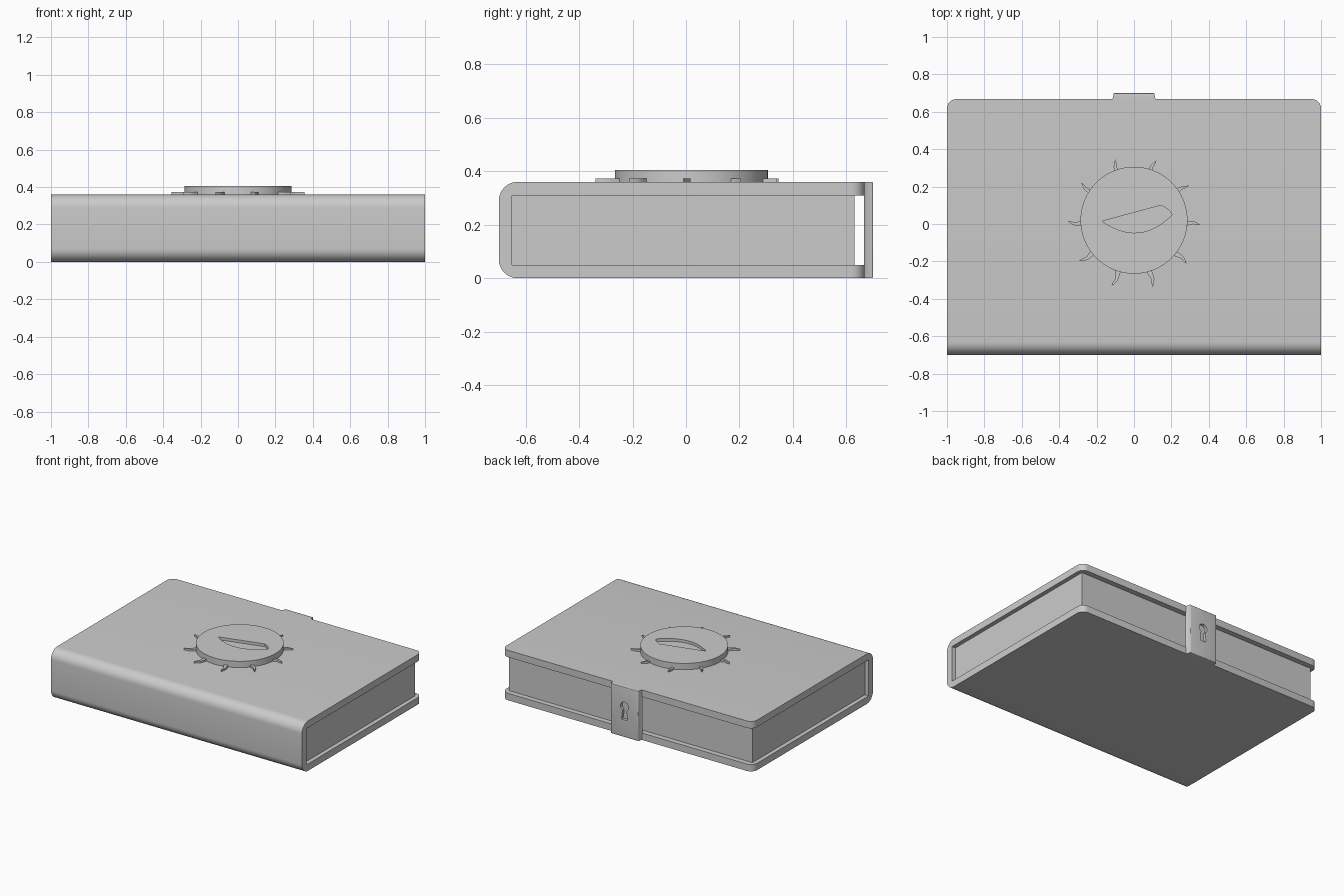
import bpy, bmesh
from math import cos, sin, pi, radians
from mathutils import Matrix, Vector

if "Cube" in bpy.data.objects:
    bpy.data.objects.remove(bpy.data.objects["Cube"])


def arc(cx, cy, r, a0, a1, n):
    return [(cx + r * cos(radians(a0 + (a1 - a0) * i / n)),
             cy + r * sin(radians(a0 + (a1 - a0) * i / n))) for i in range(n + 1)]


def prism(bm, pts, depth):
    """Extrude a closed list of 3D points along the depth vector."""
    face = bm.faces.new([bm.verts.new(p) for p in pts])
    new = bmesh.ops.extrude_face_region(bm, geom=[face], use_keep_orig=True)
    bmesh.ops.translate(bm, vec=depth,
                        verts=[g for g in new["geom"] if isinstance(g, bmesh.types.BMVert)])


def finish(bm, name, smooth=True):
    bmesh.ops.recalc_face_normals(bm, faces=bm.faces)
    me = bpy.data.meshes.new(name)
    bm.to_mesh(me)
    bm.free()
    ob = bpy.data.objects.new(name, me)
    bpy.context.collection.objects.link(ob)
    bpy.ops.object.select_all(action='DESELECT')
    bpy.context.view_layer.objects.active = ob
    ob.select_set(True)
    if smooth:
        bpy.ops.object.shade_smooth_by_angle(angle=radians(35))
    return ob


def carve(ob, cutter):
    """Cut the cutter out of the object and discard the cutter."""
    mod = ob.modifiers.new("carve", 'BOOLEAN')
    mod.operation, mod.solver, mod.object = 'DIFFERENCE', 'EXACT', cutter
    cutter.hide_render = True
    bpy.ops.object.select_all(action='DESELECT')
    bpy.context.view_layer.objects.active = ob
    ob.select_set(True)
    bpy.ops.object.modifier_apply(modifier=mod.name)
    bpy.data.objects.remove(cutter)
    bpy.ops.object.shade_smooth_by_angle(angle=radians(35))


H, T, BACK, FRONT = 0.36, 0.05, 0.668, -0.70

# Cover: U-shaped profile with a rounded spine, rounded board corners
R = 0.07
profile = ([(BACK, 0)] + arc(FRONT + R, R, R, 270, 180, 8)
           + arc(FRONT + R, H - R, R, 180, 90, 8)
           + [(BACK, H), (BACK, H - T), (FRONT + T, H - T), (FRONT + T, T), (BACK, T)])
bm = bmesh.new()
prism(bm, [(-1, y, z) for y, z in profile], Vector((2, 0, 0)))
corners = [e for e in bm.edges
           if all(v.co.y > BACK - 1e-4 for v in e.verts)
           and abs(e.verts[0].co.x - e.verts[1].co.x) < 1e-4
           and abs(e.verts[0].co.z - e.verts[1].co.z) < T + 0.01]
bmesh.ops.bevel(bm, geom=corners, offset=0.05, segments=6, profile=0.5, affect='EDGES')
finish(bm, "cover")

# Page block
bm = bmesh.new()
y0, y1 = FRONT + T, 0.63
bmesh.ops.create_cube(bm, size=1, matrix=Matrix.Translation((0, (y0 + y1) / 2, H / 2))
                      @ Matrix.Diagonal((1.94, y1 - y0, H - 2 * T, 1)))
finish(bm, "pages", False)

# Clasp plate with softened outer edges
bm = bmesh.new()
plate = [(-0.12, 0.665), (-0.112, 0.675), (-0.110, 0.70),
         (0.110, 0.70), (0.112, 0.675), (0.12, 0.665)]
prism(bm, [(x, y, 0) for x, y in plate], Vector((0, 0, H)))
outer = [e for e in bm.edges if all(v.co.y > 0.699 for v in e.verts)]
bmesh.ops.bevel(bm, geom=outer, offset=0.006, segments=3, profile=0.5, affect='EDGES')
clasp = finish(bm, "clasp")

# Keyhole recess
bm = bmesh.new()
hole = arc(0, 0.22, 0.032, -60, 240, 18) + [(-0.024, 0.125), (0.024, 0.125)]
prism(bm, [(x, 0.68, z) for x, z in hole], Vector((0, 0.05, 0)))
carve(clasp, finish(bm, "keyhole_cutter"))

# Round emblem disc on the front board
bm = bmesh.new()
prism(bm, [(x, y, H - 0.01) for x, y in arc(0, 0.02, 0.286, 0, 354.375, 63)],
      Vector((0, 0, 0.055)))
disc = finish(bm, "emblem_disc")

# Eye-shaped recess in the disc
bm = bmesh.new()
lower = [(0.205 * t * t + 2 * t * (1 - t) * 0.03 - 0.17 * (1 - t) ** 2,
          0.05 * t * t - 2 * t * (1 - t) * 0.125 + 0.015 * (1 - t) ** 2)
         for t in [i / 14 for i in range(15)]]
eye = lower + [(0.19, 0.072), (0.145, 0.10)]
prism(bm, [(x, y, H + 0.025) for x, y in eye], Vector((0, 0, 0.05)))
carve(disc, finish(bm, "eye_cutter"))

# Ten curled lashes around the disc
bm = bmesh.new()
lash = [(0.25, 0.014), (0.285, 0.012), (0.305, 0.013), (0.322, 0.010), (0.337, 0.002),
        (0.356, -0.010), (0.335, -0.010), (0.318, -0.005), (0.303, -0.006),
        (0.285, -0.014), (0.25, -0.016)]
for i in range(10):
    turn = Matrix.Translation((0, 0.004, 0)) @ Matrix.Rotation(2 * pi * i / 10, 4, 'Z')
    prism(bm, [turn @ Vector((x, y, H - 0.005)) for x, y in lash], Vector((0, 0, 0.018)))
finish(bm, "lashes")
